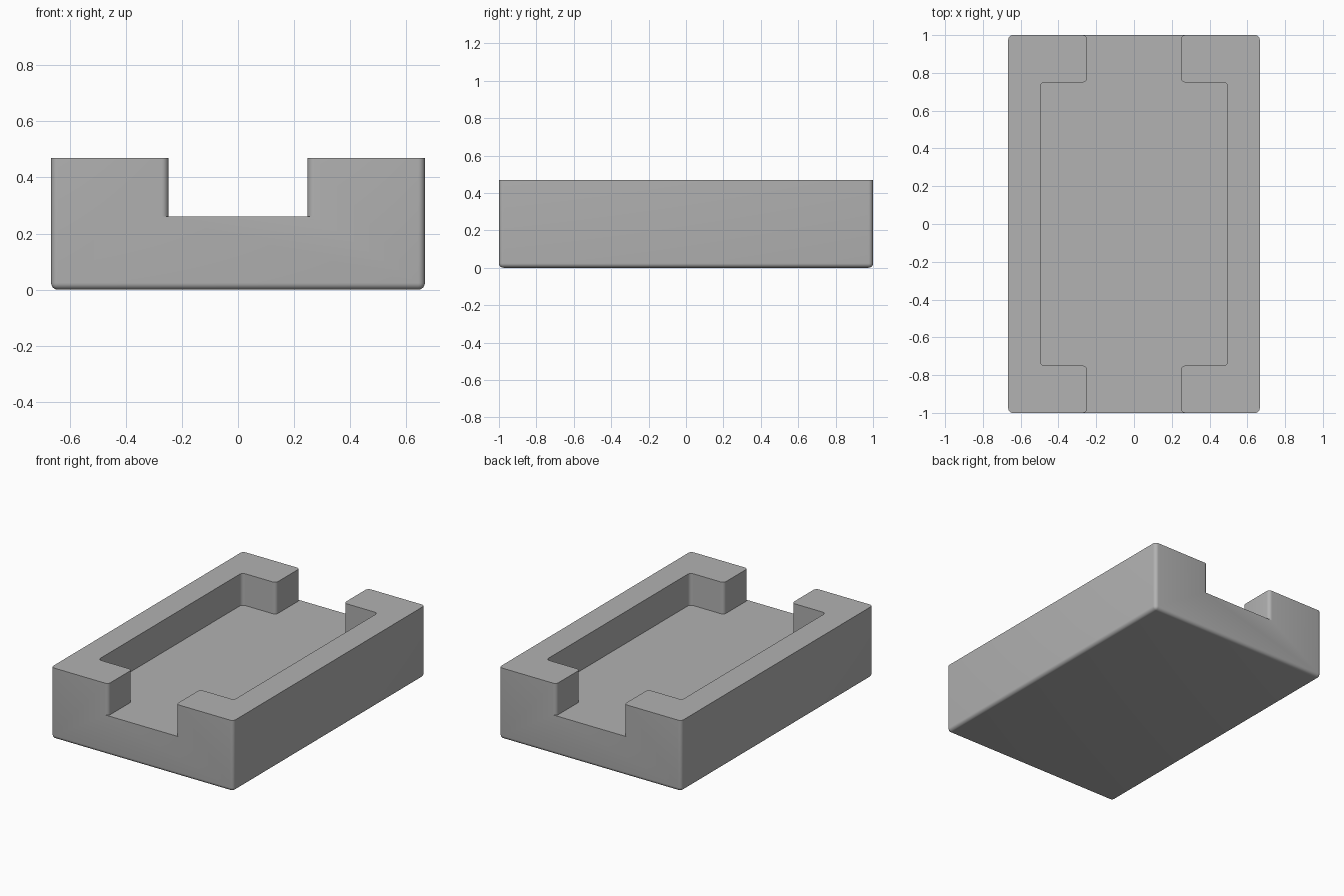
import bpy, bmesh
from math import sin, cos, pi

cube = bpy.data.objects.get("Cube")
if cube:
    bpy.data.objects.remove(cube, do_unlink=True)

# Main sizes
HALF_X, HALF_Y, HEIGHT, FLOOR = 0.666, 1.0, 0.47, 0.26
GAP, POCKET_X, POCKET_Y = 0.248, 0.496, 0.75
R, SEG = 0.024, 6

grey = bpy.data.materials.new("plain grey")
grey.use_nodes = True
colour = (0.445, 0.445, 0.445, 1)
grey.diffuse_color = colour
grey.node_tree.nodes["Principled BSDF"].inputs["Base Color"].default_value = colour


def make_object(name, bm):
    bmesh.ops.recalc_face_normals(bm, faces=bm.faces)
    mesh = bpy.data.meshes.new(name)
    bm.to_mesh(mesh)
    bm.free()
    mesh.materials.append(grey)
    obj = bpy.data.objects.new(name, mesh)
    bpy.context.collection.objects.link(obj)
    return obj


def arc(cx, cy, start, end):
    steps = [start + (end - start) * i / SEG for i in range(SEG + 1)]
    return [(cx + R * cos(a), cy + R * sin(a)) for a in steps]


# Block: rounded on the upright and bottom edges, crisp along the top
bm = bmesh.new()
bmesh.ops.create_cube(bm, size=1)
for v in bm.verts:
    v.co = (v.co.x * 2 * HALF_X, v.co.y * 2 * HALF_Y, (v.co.z + 0.5) * HEIGHT)
rounded = [e for e in bm.edges if min(v.co.z for v in e.verts) < 0.01]
bmesh.ops.bevel(bm, geom=rounded, offset=R, segments=SEG, profile=0.5, affect='EDGES')
tray = make_object("tray", bm)

# Recess outline for one quarter, from the pocket side to the flared open end
quarter = arc(POCKET_X - R, POCKET_Y - R, 0, pi / 2)
quarter += arc(GAP + R, POCKET_Y + R, 1.5 * pi, pi)
quarter += arc(GAP + R, HALF_Y - R, pi, pi / 2)
quarter += [(GAP + R, HALF_Y + 0.1)]
half = quarter + [(-x, y) for x, y in reversed(quarter)]
outline = half + [(-x, -y) for x, y in half]

# Recess cutter
bm = bmesh.new()
face = bm.faces.new([bm.verts.new((x, y, FLOOR)) for x, y in outline])
grown = bmesh.ops.extrude_face_region(bm, geom=[face])
tops = [g for g in grown["geom"] if isinstance(g, bmesh.types.BMVert)]
bmesh.ops.translate(bm, verts=tops, vec=(0, 0, HEIGHT))
cutter = make_object("recess_cutter", bm)
cutter.hide_render = True

# Carve the recess and finish the shading
cut = tray.modifiers.new("recess", 'BOOLEAN')
cut.operation, cut.solver, cut.object = 'DIFFERENCE', 'EXACT', cutter
bpy.ops.object.select_all(action='DESELECT')
tray.select_set(True)
bpy.context.view_layer.objects.active = tray
bpy.ops.object.modifier_apply(modifier=cut.name)
bpy.data.objects.remove(cutter, do_unlink=True)
bpy.ops.object.shade_smooth_by_angle()
